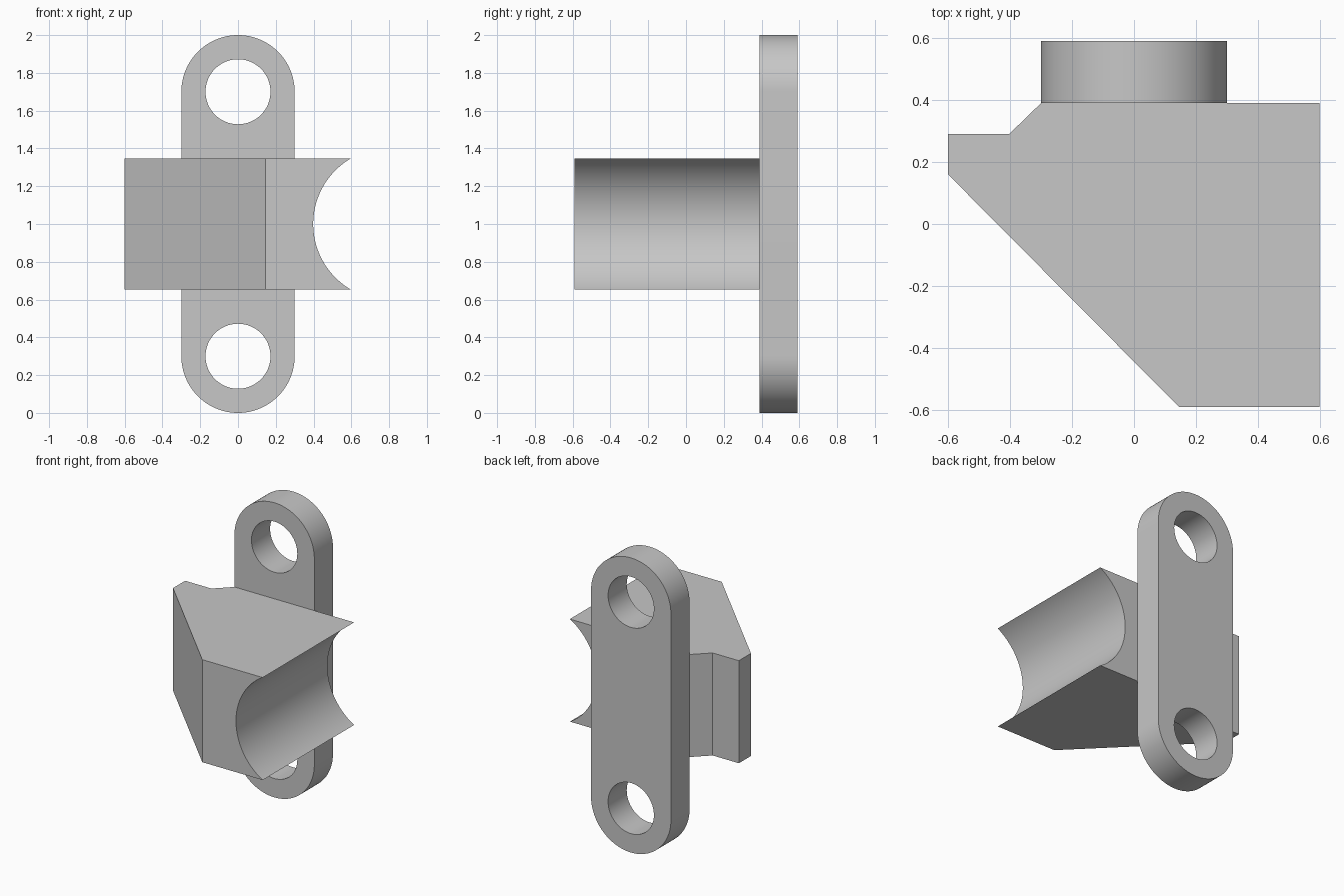
import bpy, bmesh, math
from mathutils import Matrix

old = bpy.data.objects.get("Cube")
if old:
    bpy.data.objects.remove(old, do_unlink=True)

grey = bpy.data.materials.new("plain grey")
grey.use_nodes = True
colour = (0.57, 0.57, 0.57, 1)
grey.diffuse_color = colour
grey.node_tree.nodes["Principled BSDF"].inputs["Base Color"].default_value = colour


def prism(name, points, direction):
    """Extrude a flat outline along a direction into a solid."""
    bm = bmesh.new()
    face = bm.faces.new([bm.verts.new(p) for p in points])
    moved = bmesh.ops.extrude_face_region(bm, geom=[face])["geom"]
    bmesh.ops.translate(bm, vec=direction,
                        verts=[v for v in moved if isinstance(v, bmesh.types.BMVert)])
    bmesh.ops.recalc_face_normals(bm, faces=bm.faces)
    return finish(name, bm)


def finish(name, bm):
    mesh = bpy.data.meshes.new(name)
    bm.to_mesh(mesh)
    bm.free()
    mesh.materials.append(grey)
    obj = bpy.data.objects.new(name, mesh)
    bpy.context.collection.objects.link(obj)
    return obj


def bore(target, x, z, radius):
    """Cut a round hole through the target along y."""
    bm = bmesh.new()
    bmesh.ops.create_cone(bm, cap_ends=True, segments=128, radius1=radius,
                          radius2=radius, depth=3,
                          matrix=Matrix.Translation((x, 0, z)) @ Matrix.Rotation(math.pi / 2, 4, "X"))
    cutter = finish("cutter", bm)
    cutter.hide_render = True
    mod = target.modifiers.new("bore", "BOOLEAN")
    mod.operation = "DIFFERENCE"
    mod.solver = "EXACT"
    mod.object = cutter
    bpy.ops.object.select_all(action="DESELECT")
    target.select_set(True)
    bpy.context.view_layer.objects.active = target
    bpy.ops.object.modifier_apply(modifier=mod.name)
    bpy.data.objects.remove(cutter, do_unlink=True)


# Mounting plate: upright slot outline with a hole at each end
half_width, low, high, steps = 0.3, 0.3, 1.7, 48
outline = []
for centre, start in ((high, 0), (low, math.pi)):
    for i in range(steps + 1):
        a = start + math.pi * i / steps
        outline.append((half_width * math.cos(a), 0.39, centre + half_width * math.sin(a)))
plate = prism("mounting_plate", outline, (0, 0.2, 0))
for z in (low, high):
    bore(plate, 0, z, 0.172)

# Saddle block: angled plan outline with a round groove in its left side
plan = [(-0.6, 0.29), (-0.403, 0.29), (-0.3, 0.39), (0.6, 0.39),
        (0.6, -0.59), (0.145, -0.59), (-0.6, 0.16)]
block = prism("saddle_block", [(x, y, 0.652) for x, y in plan], (0, 0, 0.696))
bore(block, 0.8, 1, 0.402)

# Smooth the round walls, keep the edges sharp
for obj in (plate, block):
    bpy.ops.object.select_all(action="DESELECT")
    obj.select_set(True)
    bpy.context.view_layer.objects.active = obj
    bpy.ops.object.shade_smooth_by_angle(angle=math.radians(30))
